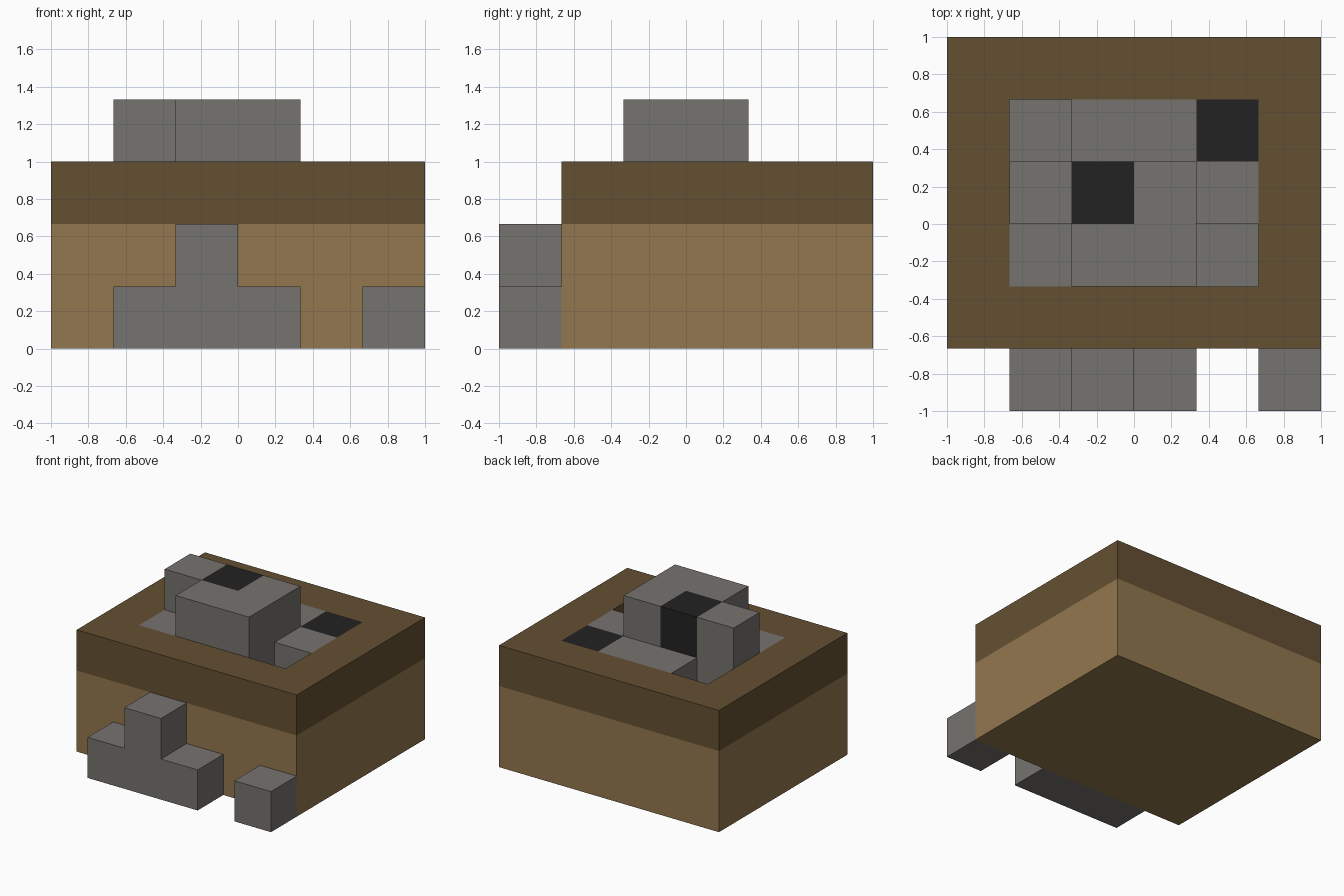
import bpy
import bmesh
from itertools import product
from mathutils import Vector

cube = bpy.data.objects.get("Cube")
if cube:
    bpy.data.objects.remove(cube)

UNIT = 1 / 3


def material(name, rgb):
    """Flat material from display values in 0-255."""
    colour = [((c / 255 + 0.055) / 1.055) ** 2.4 for c in rgb] + [1]
    mat = bpy.data.materials.new(name)
    mat.use_nodes = True
    mat.diffuse_color = colour
    bsdf = mat.node_tree.nodes["Principled BSDF"]
    bsdf.inputs["Base Color"].default_value = colour
    bsdf.inputs["Roughness"].default_value = 0.9
    return mat


stone = material("grey stone", (118, 115, 110))
coal = material("black coal", (34, 34, 34))
soil = material("dark soil", (100, 80, 50))
clay = material("light clay", (146, 119, 78))

# Block layout on a six by six grid
pit = set(product(range(1, 5), range(2, 5)))
holes = {(4, 2), (1, 4)}
full = set(product(range(6), range(1, 6)))

hole_floor = {(x, y, 1) for x, y in holes}
coal_inlay = {(4, 4, 2)}
coal_top = {(2, 3, 3)}
parts = {
    "clay_base": (clay, {(x, y, z) for x, y in full for z in (0, 1)} - hole_floor),
    "soil_rim": (soil, {(x, y, 2) for x, y in full - pit}),
    "hole_floor": (stone, hole_floor),
    "stone_fill": (stone, {(x, y, 2) for x, y in pit - holes} - coal_inlay),
    "coal_inlay": (coal, coal_inlay),
    "stone_mound": (stone, {(2, 2, 3), (3, 2, 3), (3, 3, 3), (1, 3, 3)}),
    "coal_top": (coal, coal_top),
    "front_steps": (stone, {(1, 0, 0), (2, 0, 0), (3, 0, 0), (2, 0, 1)}),
    "front_block": (stone, {(5, 0, 0)}),
}
occupied = set().union(*(cells for _, cells in parts.values()))


def build(name, mat, cells):
    """Skin only the exposed sides of the blocks, then merge flat areas."""
    bm = bmesh.new()
    for cell in cells:
        for axis, sign in product(range(3), (-1, 1)):
            step = Vector((0, 0, 0))
            step[axis] = sign
            if tuple(int(c + s) for c, s in zip(cell, step)) in occupied:
                continue
            u = Vector((0, 0, 0))
            u[(axis + 1) % 3] = 0.5
            v = step.cross(u)
            mid = Vector(cell) + Vector((0.5, 0.5, 0.5)) + step / 2
            ring = [mid - u - v, mid + u - v, mid + u + v, mid - u + v]
            bm.faces.new([bm.verts.new(p * UNIT - Vector((1, 1, 0))) for p in ring])
    bmesh.ops.remove_doubles(bm, verts=bm.verts[:], dist=0.001)
    bmesh.ops.dissolve_limit(bm, angle_limit=0.01, verts=bm.verts[:], edges=bm.edges[:])
    mesh = bpy.data.meshes.new(name)
    bm.to_mesh(mesh)
    bm.free()
    mesh.materials.append(mat)
    obj = bpy.data.objects.new(name, mesh)
    bpy.context.collection.objects.link(obj)


for part, (mat, cells) in parts.items():
    build(part, mat, cells)
